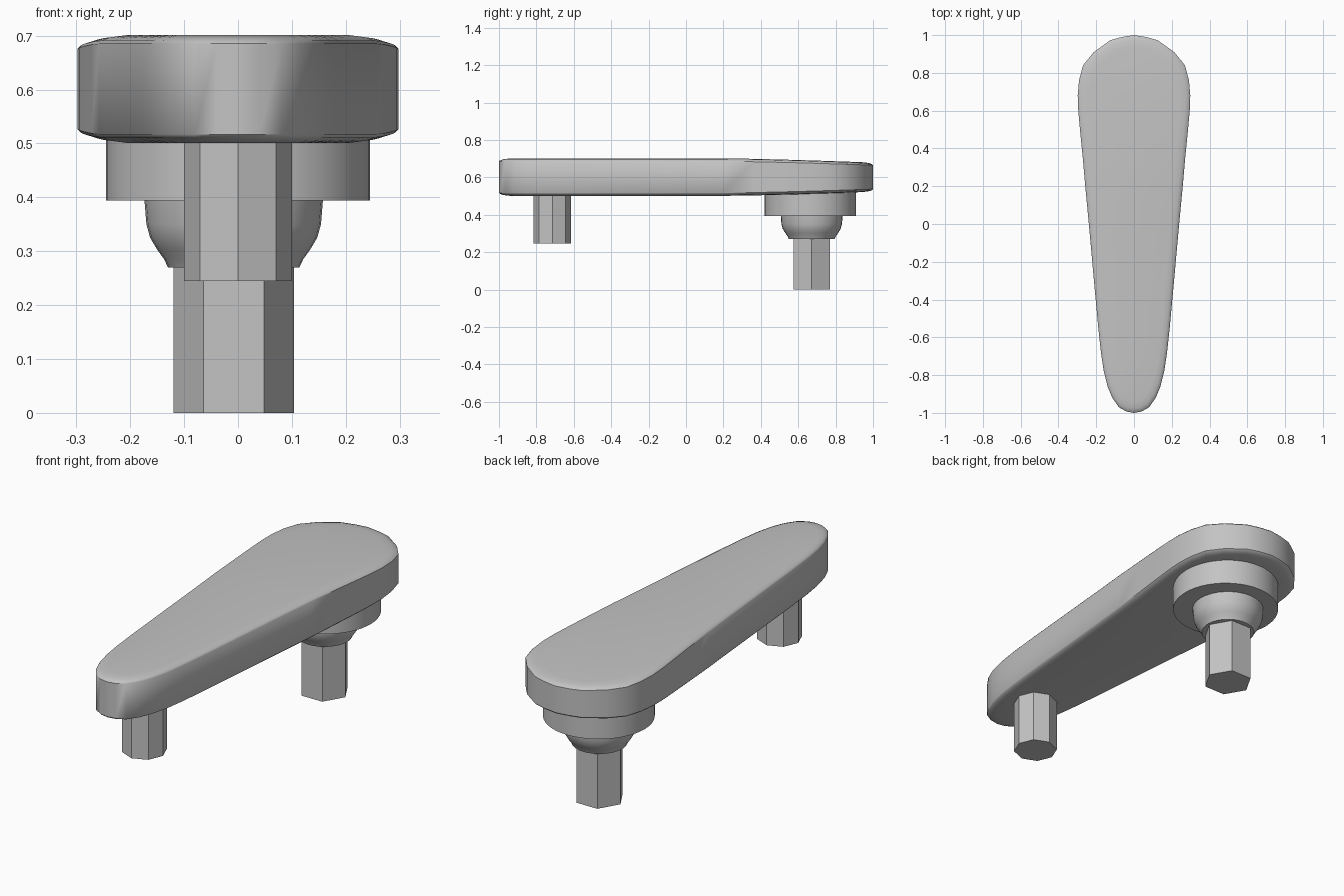
import bpy, bmesh, math

cube = bpy.data.objects.get("Cube")
if cube:
    bpy.data.objects.remove(cube, do_unlink=True)

GREY = (0.55, 0.55, 0.55, 1)
grey = bpy.data.materials.new("plain grey")
grey.use_nodes = True
grey.diffuse_color = GREY
grey.node_tree.nodes["Principled BSDF"].inputs["Base Color"].default_value = GREY


def finish(bm, name, smooth=None):
    bmesh.ops.recalc_face_normals(bm, faces=bm.faces)
    mesh = bpy.data.meshes.new(name)
    bm.to_mesh(mesh)
    bm.free()
    mesh.materials.append(grey)
    obj = bpy.data.objects.new(name, mesh)
    bpy.context.collection.objects.link(obj)
    if smooth:
        bpy.ops.object.select_all(action='DESELECT')
        obj.select_set(True)
        bpy.context.view_layer.objects.active = obj
        bpy.ops.object.shade_smooth_by_angle(angle=math.radians(smooth))
    return obj


def turned(name, profile, sides, x, y, smooth=None):
    """Capped solid of revolution from (radius, height) pairs."""
    bm = bmesh.new()
    rings = []
    for r, z in profile:
        rings.append([bm.verts.new((x + r * math.cos(math.tau * i / sides),
                                    y + r * math.sin(math.tau * i / sides), z))
                      for i in range(sides)])
    for a, b in zip(rings, rings[1:]):
        for i in range(sides):
            j = (i + 1) % sides
            bm.faces.new((a[i], a[j], b[j], b[i]))
    bm.faces.new(rings[0])
    bm.faces.new(rings[-1])
    return finish(bm, name, smooth)


# Lever arm: mirrored half outline (half width, y), narrow front to wide back
half = [(0.04, -0.993), (0.08, -0.97), (0.115, -0.92), (0.14, -0.86),
        (0.16, -0.78), (0.175, -0.68), (0.19, -0.54), (0.212, -0.3),
        (0.239, 0), (0.258, 0.2), (0.272, 0.36), (0.286, 0.5), (0.295, 0.6),
        (0.298, 0.68), (0.291, 0.76), (0.27, 0.84), (0.213, 0.91),
        (0.127, 0.972), (0.065, 0.99)]
outline = ([(0, -1)] + half + [(0, 1)] + [(-x, y) for x, y in reversed(half)])


def droop(y):
    return 0.02 * max(0, (y - 0.25) / 0.75) ** 1.3


# rim rows: (inward shrink, distance from the mid height)
rows = [(0.06, 0.1), (0.025, 0.096), (0.006, 0.09), (0, 0.084)]
rows = [(s, -h) for s, h in rows] + [(s, h) for s, h in reversed(rows)]
bm = bmesh.new()
loops = []
for shrink, h in rows:
    loop = []
    for x, y in outline:
        z = 0.601 + h - math.copysign(droop(y), h)
        loop.append(bm.verts.new((x * (1 - shrink / 0.3), y * (1 - shrink), z)))
    loops.append(loop)
n = len(outline)
for a, b in zip(loops, loops[1:]):
    for i in range(n):
        j = (i + 1) % n
        bm.faces.new((a[i], a[j], b[j], b[i]))
# cross strips close the top and bottom
for loop in (loops[0], loops[-1]):
    for i in range(n // 2):
        strip = [loop[i], loop[i + 1], loop[-i - 1], loop[-i]]
        bm.faces.new(list(dict.fromkeys(strip)))
finish(bm, "lever_arm", 40)

# Pivot parts under the wide end
turned("pivot_collar", [(0.245, 0.394), (0.245, 0.55)], 48, 0, 0.665, 40)
turned("pivot_cup", [(0.122, 0.27), (0.129, 0.285), (0.142, 0.303), (0.155, 0.325),
                     (0.162, 0.35), (0.166, 0.4)], 32, -0.008, 0.672, 40)
turned("hex_shaft", [(0.112, 0), (0.112, 0.3)], 6, -0.008, 0.672)

# Peg under the narrow end
turned("octagonal_peg", [(0.1, 0.245), (0.1, 0.55)], 8, 0, -0.715)
